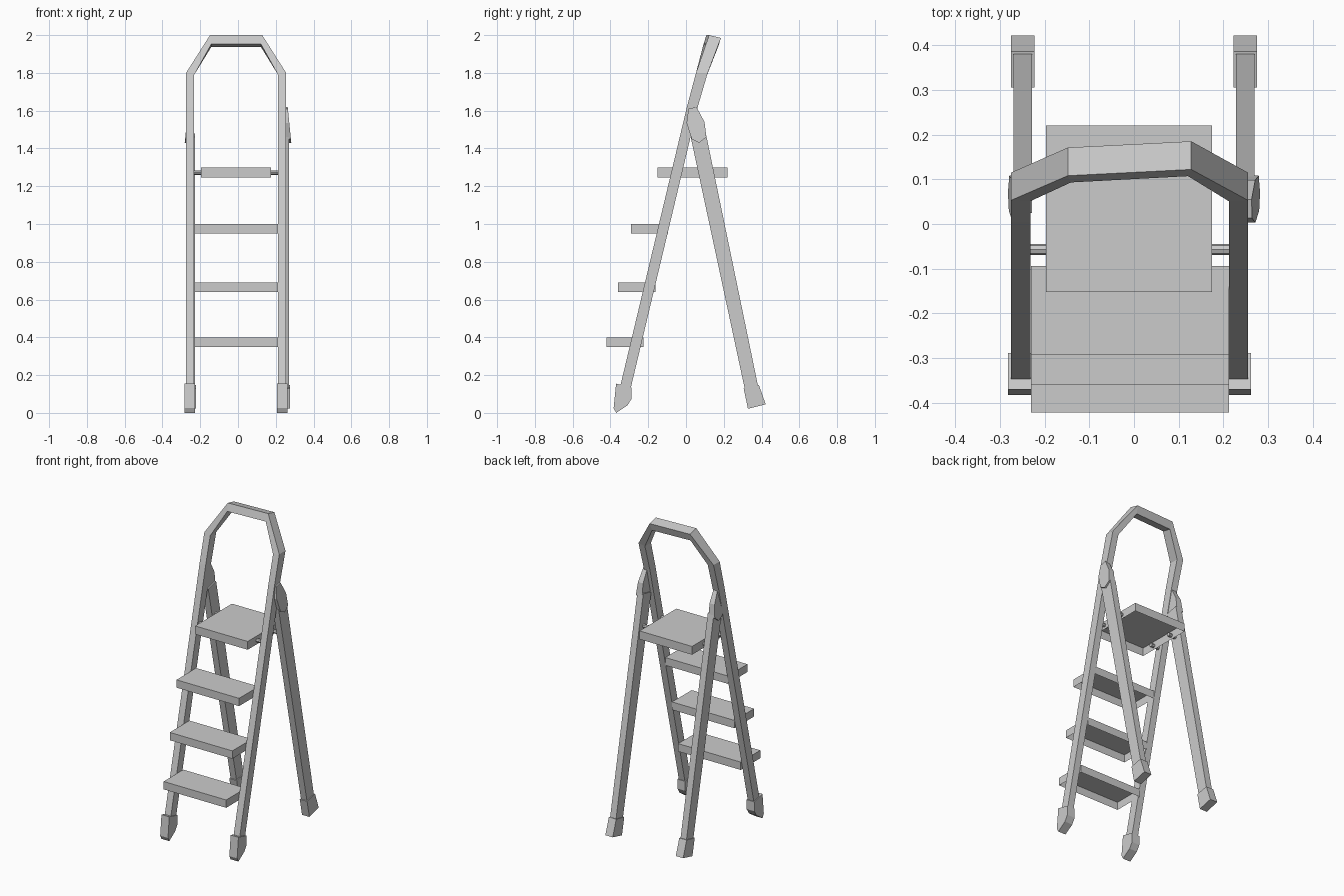
import bpy
import bmesh
from mathutils import Vector

cube = bpy.data.objects.get("Cube")
if cube:
    bpy.data.objects.remove(cube, do_unlink=True)

GREY = (0.6, 0.6, 0.6, 1.0)
metal = bpy.data.materials.new("light grey metal")
metal.use_nodes = True
metal.diffuse_color = GREY
metal.node_tree.nodes["Principled BSDF"].inputs["Base Color"].default_value = GREY

CENTRE = -0.01  # the front frame sits slightly off the middle


def finish(name, bm):
    bmesh.ops.recalc_face_normals(bm, faces=bm.faces)
    mesh = bpy.data.meshes.new(name)
    bm.to_mesh(mesh)
    bm.free()
    mesh.materials.append(metal)
    obj = bpy.data.objects.new(name, mesh)
    bpy.context.collection.objects.link(obj)
    return obj


def loft(name, sections):
    """Skin a row of matching cross-sections and cap both ends."""
    bm = bmesh.new()
    rings = [[bm.verts.new(p) for p in s] for s in sections]
    n = len(rings[0])
    for a, b in zip(rings, rings[1:]):
        for i in range(n):
            j = (i + 1) % n
            bm.faces.new((a[i], a[j], b[j], b[i]))
    bm.faces.new(rings[0])
    bm.faces.new(rings[-1])
    return finish(name, bm)


def prism(name, profile, inner, outer):
    """Extrude a (y, z) side profile across x; outer may depend on z."""
    return loft(name, [[(inner, y, z) for y, z in profile],
                       [(outer(z), y, z) for y, z in profile]])


def tray(name, x, y, z):
    """Pressed tread: a box left open underneath."""
    bm = bmesh.new()
    bmesh.ops.create_cube(bm, size=1)
    for v in bm.verts:
        v.co = Vector((x[v.co.x > 0], y[v.co.y > 0], z[v.co.z > 0]))
    floor = min(bm.faces, key=lambda f: f.calc_center_median().z)
    bmesh.ops.delete(bm, geom=[floor], context='FACES_ONLY')
    return finish(name, bm)


# Front rails and handle: one bent tube
def tube_section(side, outer, inner, front, back, z_outer, z_inner, drop=0.0, skew=0.0):
    xo, xi = CENTRE + side * outer, CENTRE + side * inner
    dy = side * skew
    return [(xo, front[0] + dy, z_outer), (xi, front[1] + dy, z_inner),
            (xi, back[1] + dy, z_inner - drop), (xo, back[0] + dy, z_outer - drop)]


def half_frame(side):
    return [
        tube_section(side, 0.265, 0.222, (-0.37, -0.37), (-0.312, -0.312), 0.05, 0.05),
        tube_section(side, 0.265, 0.222, (0.005, 0.005), (0.062, 0.062), 1.62, 1.62),
        tube_section(side, 0.265, 0.222, (0.053, 0.051), (0.115, 0.112), 1.8, 1.79),
        tube_section(side, 0.138, 0.131, (0.115, 0.1), (0.178, 0.163), 2.0, 1.953, 0.015, 0.007),
    ]


loft("front_rails_and_handle", half_frame(-1) + half_frame(1)[::-1])

# Side profiles shared by both sides
front_foot = [(-0.37, 0.155), (-0.288, 0.135), (-0.288, 0.075),
              (-0.31, 0.04), (-0.37, 0.0), (-0.383, 0.025)]
rear_leg = [(0.025, 1.46), (0.105, 1.48), (0.39, 0.1), (0.317, 0.1)]
rear_foot = [(0.305, 0.13), (0.386, 0.147), (0.422, 0.045), (0.328, 0.022)]
hinge = [(0.013, 1.61), (0.055, 1.62), (0.098, 1.54), (0.108, 1.46),
         (0.07, 1.43), (0.03, 1.45), (0.003, 1.535)]

for side, label in ((1, "left"), (-1, "right")):
    prism("front_foot_" + label, front_foot, CENTRE + side * 0.217,
          lambda z: CENTRE + side * 0.272)
    prism("rear_leg_" + label, rear_leg, side * 0.228, lambda z: side * 0.27)
    prism("rear_foot_" + label, rear_foot, side * 0.223, lambda z: side * 0.275)
    prism("hinge_cover_" + label, hinge, side * 0.235,
          lambda z: side * (0.28 - 0.1 * (z - 1.45)))

    # Pivot pins joining the platform to the rail and rear leg
    for place, y, reach in (("front", -0.057, 0.225), ("rear", 0.1, 0.24)):
        bm = bmesh.new()
        bmesh.ops.create_cone(bm, cap_ends=True, segments=8, radius1=0.012,
                              radius2=0.012, depth=reach - 0.165)
        for v in bm.verts:
            v.co = Vector((CENTRE + side * ((reach + 0.165) / 2 + v.co.z),
                           y + v.co.x, 1.272 + v.co.y))
        finish("pivot_pin_" + place + "_" + label, bm)

# Treads and top platform
for i, (y, z) in enumerate(((-0.422, 0.35), (-0.36, 0.64), (-0.292, 0.95))):
    tray("step_" + str(i + 1), (-0.23, 0.212), (y, y + 0.198), (z, z + 0.05))
tray("platform", (-0.197, 0.175), (-0.152, 0.22), (1.247, 1.3))
